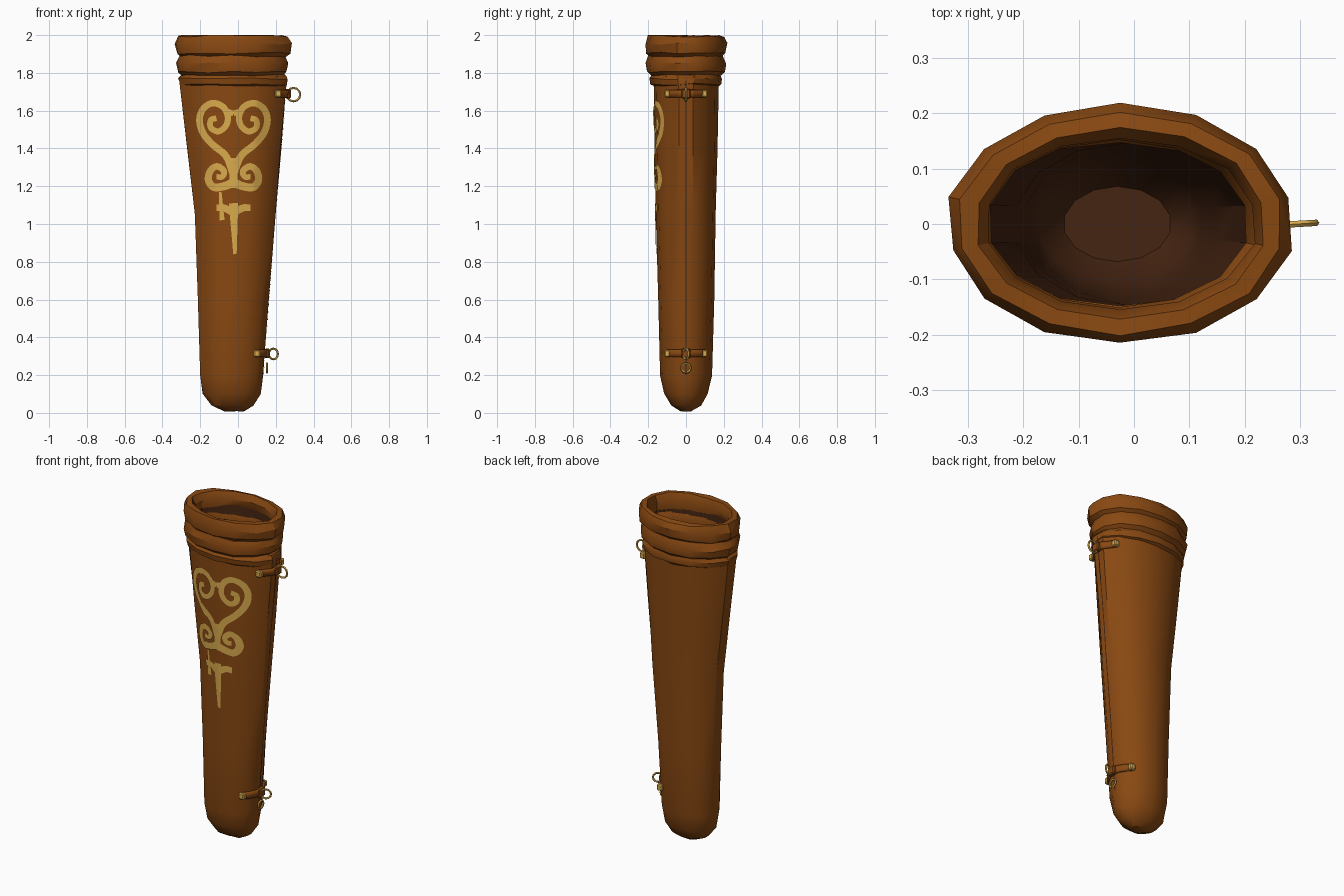
import bpy, bmesh, math, random
from mathutils import Vector
from mathutils.bvhtree import BVHTree

random.seed(4)
if "Cube" in bpy.data.objects:
    bpy.data.objects.remove(bpy.data.objects["Cube"])

SIDES = 14
CENTRE = -0.024      # middle line of the ornament
parts = []


def material(name, colour):
    m = bpy.data.materials.new(name)
    m.use_nodes = True
    m.diffuse_color = (*colour, 1)
    shader = m.node_tree.nodes["Principled BSDF"]
    shader.inputs["Base Color"].default_value = (*colour, 1)
    shader.inputs["Roughness"].default_value = 0.8
    return m


leather = material("brown leather", (0.25, 0.066, 0.006))
lining = material("dark lining", (0.06, 0.018, 0.006))
gold = material("gold", (0.7, 0.41, 0.075))


def finish(bm, name, mat):
    mesh = bpy.data.meshes.new(name)
    bm.to_mesh(mesh)
    bm.free()
    mesh.materials.append(mat)
    obj = bpy.data.objects.new(name, mesh)
    bpy.context.collection.objects.link(obj)
    parts.append(obj)
    return obj


def loft(name, mat, rings, closed=False, cap=False, wobble=0.0, inward=False):
    """Skin oval rings given as (z, left x, right x, half depth)."""
    bm = bmesh.new()
    loops = []
    for z, x0, x1, depth in rings:
        loop = []
        for i in range(SIDES):
            a = 2 * math.pi * (i + 0.5) / SIDES
            k = 1 + random.uniform(-wobble, wobble)
            dz = random.uniform(-wobble, wobble) * 0.35
            loop.append(bm.verts.new(((x0 + x1) / 2 + (x1 - x0) / 2 * math.cos(a) * k * 1.02,
                                      depth * math.sin(a) * k, min(2, z + dz))))
        loops.append(loop)
    pairs = list(zip(loops, loops[1:]))
    if closed:
        pairs.append((loops[-1], loops[0]))
    for low, high in pairs:
        for i in range(SIDES):
            j = (i + 1) % SIDES
            bm.faces.new((low[i], low[j], high[j], high[i]))
    if cap:
        bm.faces.new(loops[0][::-1])
    if closed:
        bmesh.ops.recalc_face_normals(bm, faces=bm.faces)
    if inward:
        bmesh.ops.reverse_faces(bm, faces=bm.faces)
    return finish(bm, name, mat)


# Tapered case with a rounded foot
case_rings = [(0.01, -0.07, 0.03, 0.03), (0.04, -0.14, 0.08, 0.08),
              (0.10, -0.187, 0.12, 0.115), (0.2, -0.2, 0.135, 0.138),
              (0.6, -0.212, 0.162, 0.148), (1.05, -0.228, 0.198, 0.158),
              (1.4, -0.268, 0.228, 0.166), (1.78, -0.313, 0.26, 0.173)]
case = loft("case", leather, case_rings, cap=True, wobble=0.012)
surface = BVHTree.FromPolygons([v.co for v in case.data.vertices],
                               [p.vertices for p in case.data.polygons])

# Dark inside wall and floor
inside = [(z + 0.05, x0 + 0.014, x1 - 0.014, d - 0.012) for z, x0, x1, d in case_rings[1:-1]]
inside.append((1.92, -0.27, 0.225, 0.16))
loft("inside_lining", lining, inside, cap=True, inward=True)


# Three soft rolls around the mouth
def roll(name, low, high, x0, x1, depth, thick):
    rings = []
    for i in range(7):
        a = 2 * math.pi * i / 7 + 0.2
        inset = thick * (1 - math.cos(a)) / 2
        z = (low + high) / 2 + (high - low) / 2 * math.sin(a) * 1.03
        rings.append((z, x0 + inset, x1 - inset, depth - inset * 0.9))
    return loft(name, leather, rings, closed=True, wobble=0.016)


roll("top_roll", 1.885, 2.0, -0.333, 0.283, 0.217, 0.068)
roll("middle_roll", 1.785, 1.895, -0.328, 0.27, 0.214, 0.07)
roll("lower_roll", 1.73, 1.795, -0.315, 0.264, 0.193, 0.05)


def snap(u, z, side, lift):
    """Point just above the case, seen from the front or from its left side."""
    if side:
        start, ray = Vector((2, u, z)), Vector((-1, 0, 0))
    else:
        start, ray = Vector((u, -2, z)), Vector((0, 1, 0))
    hit = surface.ray_cast(start, ray)[0]
    if hit is None:
        hit = surface.find_nearest(start)[0]
    return hit - ray * lift


def smooth_path(points, steps=5):
    pts = [Vector(p) for p in points]
    pts = [2 * pts[0] - pts[1]] + pts + [2 * pts[-1] - pts[-2]]
    out = []
    for a, b, c, d in zip(pts, pts[1:], pts[2:], pts[3:]):
        for s in range(steps):
            t = s / steps
            out.append(0.5 * (2 * b + (c - a) * t + (2 * a - 5 * b + 4 * c - d) * t * t
                              + (3 * b - a - 3 * c + d) * t ** 3))
    return out + [pts[-2]]


def ribbon(name, mat, points, start, end, side=False, lift=0.005):
    """Flat strip that follows the case, from a start width to an end width."""
    path = smooth_path(points)
    bm = bmesh.new()
    rows = []
    for i, p in enumerate(path):
        along = (path[min(i + 1, len(path) - 1)] - path[max(i - 1, 0)]).normalized()
        across = Vector((-along.y, along.x))
        w = start + (end - start) * i / (len(path) - 1)
        spots = [p + across * w * k for k in (-0.5, 0, 0.5)]
        rows.append([bm.verts.new(snap(s.x, s.y, side, lift)) for s in spots])
    for r, s in zip(rows, rows[1:]):
        for k in range(2):
            bm.faces.new((r[k], r[k + 1], s[k + 1], s[k]))
    facing = Vector((1, 0, 0)) if side else Vector((0, -1, 0))
    bm.normal_update()
    flipped = [f for f in bm.faces if f.normal.dot(facing) < 0]
    bmesh.ops.reverse_faces(bm, faces=flipped)
    return finish(bm, name, mat)


# Gold scrollwork, mirrored about its middle line
scrolls = {
    "heart_scroll": ([(0, 1.26), (0.04, 1.36), (0.11, 1.42), (0.16, 1.48), (0.18, 1.55),
                      (0.16, 1.61), (0.11, 1.64), (0.055, 1.62), (0.03, 1.57), (0.04, 1.52),
                      (0.08, 1.49), (0.12, 1.51), (0.12, 1.55), (0.09, 1.56)], 0.038, 0.03),
    "lower_scroll": ([(0, 1.22), (0.05, 1.2), (0.105, 1.195), (0.133, 1.235), (0.12, 1.285),
                      (0.085, 1.305), (0.05, 1.28), (0.06, 1.25), (0.09, 1.25)], 0.045, 0.028),
    "heart_link": ([(0, 1.585), (0.045, 1.6)], 0.03, 0.03),
    "cross_bar": ([(0, 1.06), (0.05, 1.085), (0.09, 1.085)], 0.04, 0.035)}
for name, (points, start, end) in scrolls.items():
    for label, sign in (("left", 1), ("right", -1)):
        ribbon(label + "_" + name, gold,
               [(CENTRE + sign * x, z) for x, z in points], start, end)
ribbon("ornament_stem", gold, [(CENTRE, 1.35), (CENTRE, 1.19)], 0.05, 0.04)
ribbon("ornament_spike", gold, [(CENTRE, 1.11), (CENTRE + 0.008, 0.84)], 0.05, 0.018)
ribbon("ornament_leaf", gold, [(CENTRE - 0.07, 1.17), (CENTRE - 0.06, 1.02)], 0.014, 0.026)

# Stitched seam down the ring side
ribbon("side_seam", lining, [(0, 0.2), (0, 0.9), (0, 1.76)], 0.007, 0.007, True, 0.003)


def box(name, mat, centre, size):
    bm = bmesh.new()
    bmesh.ops.create_cube(bm, size=1)
    bmesh.ops.scale(bm, vec=size, verts=bm.verts)
    bmesh.ops.bevel(bm, geom=bm.edges, offset=min(size) * 0.2, segments=1, affect='EDGES')
    bmesh.ops.translate(bm, vec=centre, verts=bm.verts)
    return finish(bm, name, mat)


def ring(name, centre, radius, turn):
    bpy.ops.mesh.primitive_torus_add(major_segments=12, minor_segments=5, major_radius=radius,
                                     minor_radius=0.006, location=centre, rotation=turn)
    obj = bpy.context.object
    obj.name = name
    obj.data.materials.append(gold)
    parts.append(obj)


# Short straps with a gold stud at each end and a loop for the ring
for label, z in (("upper", 1.69), ("lower", 0.315)):
    strap = ribbon(label + "_strap", leather, [(-0.1, z), (0, z), (0.1, z)],
                   0.04, 0.04, True, 0.014)
    thick = strap.modifiers.new("thickness", 'SOLIDIFY')
    thick.thickness = 0.014
    for end, y in (("front", -0.1), ("back", 0.1)):
        box(label + "_" + end + "_stud", gold, snap(y, z, True, 0.012), (0.035, 0.03, 0.038))
    box(label + "_loop", leather, snap(0, z, True, 0.012), (0.03, 0.05, 0.05))

# Rings
flat = math.pi / 2
ring("upper_ring", (0.294, 0, 1.685), 0.035, (flat, 0, 0.06))
ring("lower_ring", (0.187, 0, 0.312), 0.028, (flat, 0, 0.5))
ring("hanging_ring", (0.153, 0, 0.238), 0.024, (0, flat, 0))

# Soft shading with crisp folds
bpy.ops.object.select_all(action='DESELECT')
for obj in parts:
    obj.select_set(True)
bpy.context.view_layer.objects.active = case
bpy.ops.object.shade_smooth_by_angle(angle=math.radians(32))
